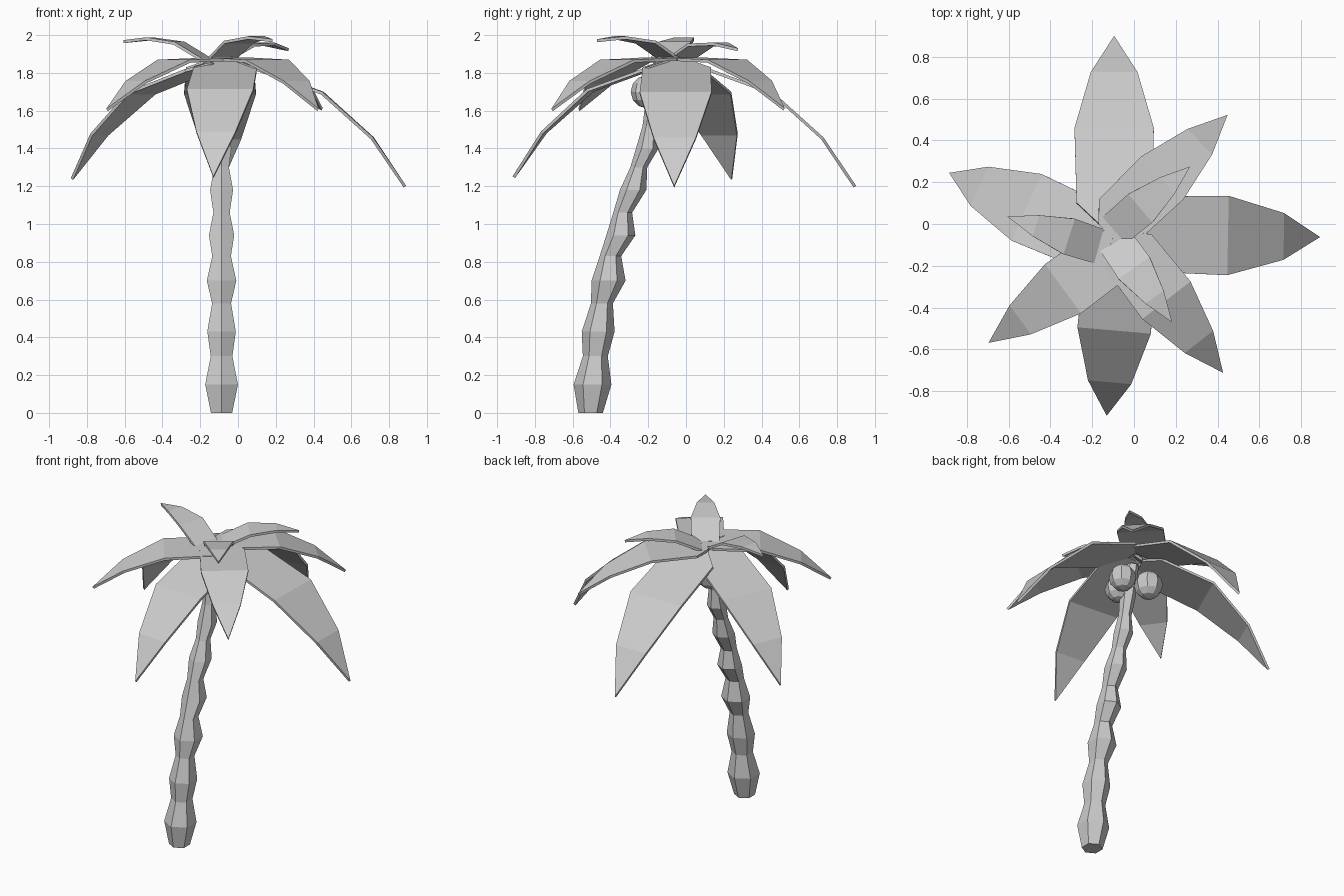
import bpy, bmesh
from math import radians, sin, cos, pi
from mathutils import Matrix, Vector

if "Cube" in bpy.data.objects:
    bpy.data.objects.remove(bpy.data.objects["Cube"], do_unlink=True)

grey = bpy.data.materials.new("plain_grey")
grey.use_nodes = True
grey.diffuse_color = (0.6, 0.6, 0.6, 1)
grey.node_tree.nodes["Principled BSDF"].inputs["Base Color"].default_value = (0.6, 0.6, 0.6, 1)


def add_object(name, bm):
    bmesh.ops.recalc_face_normals(bm, faces=bm.faces)
    mesh = bpy.data.meshes.new(name)
    bm.to_mesh(mesh)
    bm.free()
    mesh.materials.append(grey)
    obj = bpy.data.objects.new(name, mesh)
    bpy.context.collection.objects.link(obj)
    return obj


# Trunk: stacked six-sided rings, alternately wide and narrow, leaning back
def trunk():
    rings = [(0, -.505, .065), (.15, -.495, .1), (.3, -.48, .066), (.43, -.465, .087),
             (.58, -.445, .058), (.7, -.41, .09), (.83, -.4, .057), (.94, -.345, .077),
             (1.06, -.335, .05), (1.18, -.28, .07), (1.3, -.25, .045), (1.4, -.205, .06),
             (1.52, -.19, .04), (1.64, -.165, .05), (1.84, -.12, .04)]
    bm = bmesh.new()
    loops = []
    for z, y, r in rings:
        angles = [pi / 2 + i * pi / 3 for i in range(6)]
        loops.append([bm.verts.new((-.087 + r * cos(a), y + r * sin(a), z)) for a in angles])
    for low, high in zip(loops, loops[1:]):
        for i in range(6):
            j = (i + 1) % 6
            bm.faces.new((low[i], low[j], high[j], high[i]))
    bm.faces.new(loops[0][::-1])
    bm.faces.new(loops[-1])
    add_object("trunk", bm)


# Frond: a drooping blade, placed by the centre of its widest crease
def frond(name, crease, yaw, pitch, size):
    a, b, c = (radians(pitch + droop) for droop in (-20, -42, -56))

    def step(p, angle, length):
        return p + Vector((cos(angle), 0, sin(angle))) * length

    wide = Vector()
    root = step(wide, a, -.38)
    neck = step(root, a, -.11)
    mid = step(wide, b, .36)
    tip = step(mid, c, .31)
    bm = bmesh.new()
    pairs = []
    for p, half in ((neck, .07), (root, .18), (wide, .19), (mid, .112)):
        pairs.append([bm.verts.new(p + Vector((0, s * half, 0))) for s in (-1, 1)])
    for p, q in zip(pairs, pairs[1:]):
        bm.faces.new((p[0], q[0], q[1], p[1]))
    bm.faces.new((pairs[-1][0], bm.verts.new(tip), pairs[-1][1]))
    place = Matrix.Translation(crease) @ Matrix.Rotation(radians(yaw), 4, 'Z') @ Matrix.Scale(size, 4)
    bm.transform(place)
    obj = add_object(name, bm)
    solid = obj.modifiers.new("thickness", 'SOLIDIFY')
    solid.thickness = .016
    solid.offset = -1


# Coconut: a coarse faceted ball
def coconut(name, centre, radius):
    bm = bmesh.new()
    bmesh.ops.create_uvsphere(bm, u_segments=8, v_segments=6, radius=radius,
                              matrix=Matrix.Translation(centre))
    add_object(name, bm)


trunk()

fronds = {
    # low, long fronds
    "back_low_frond": ((-.095, .46, 1.7), 90, 0, 1),
    "left_low_frond": ((.45, -.055, 1.7), -1, 0, 1),
    "right_low_frond": ((-.515, .08, 1.7), 156, 0, .92),
    "front_low_frond": ((-.095, -.51, 1.715), 265, 0, .93),
    # middle fronds
    "back_left_middle_frond": ((.135, .22, 1.87), 44, 18, .76),
    "front_left_middle_frond": ((.155, -.365, 1.87), -52, 18, .77),
    "front_right_middle_frond": ((-.34, -.31, 1.87), 216, 18, .77),
    # short upright fronds
    "right_top_frond": ((-.31, -.06, 1.965), 162, 50, .47),
    "back_left_top_frond": ((.03, .075, 1.955), 40, 44, .47),
    "front_left_top_frond": ((0, -.21, 1.97), -55, 50, .48),
}
for name, spec in fronds.items():
    frond(name, *spec)

coconut("left_coconut", (0, -.11, 1.72), .085)
coconut("back_coconut", (-.15, -.04, 1.69), .09)
coconut("front_coconut", (-.05, -.205, 1.7), .088)
